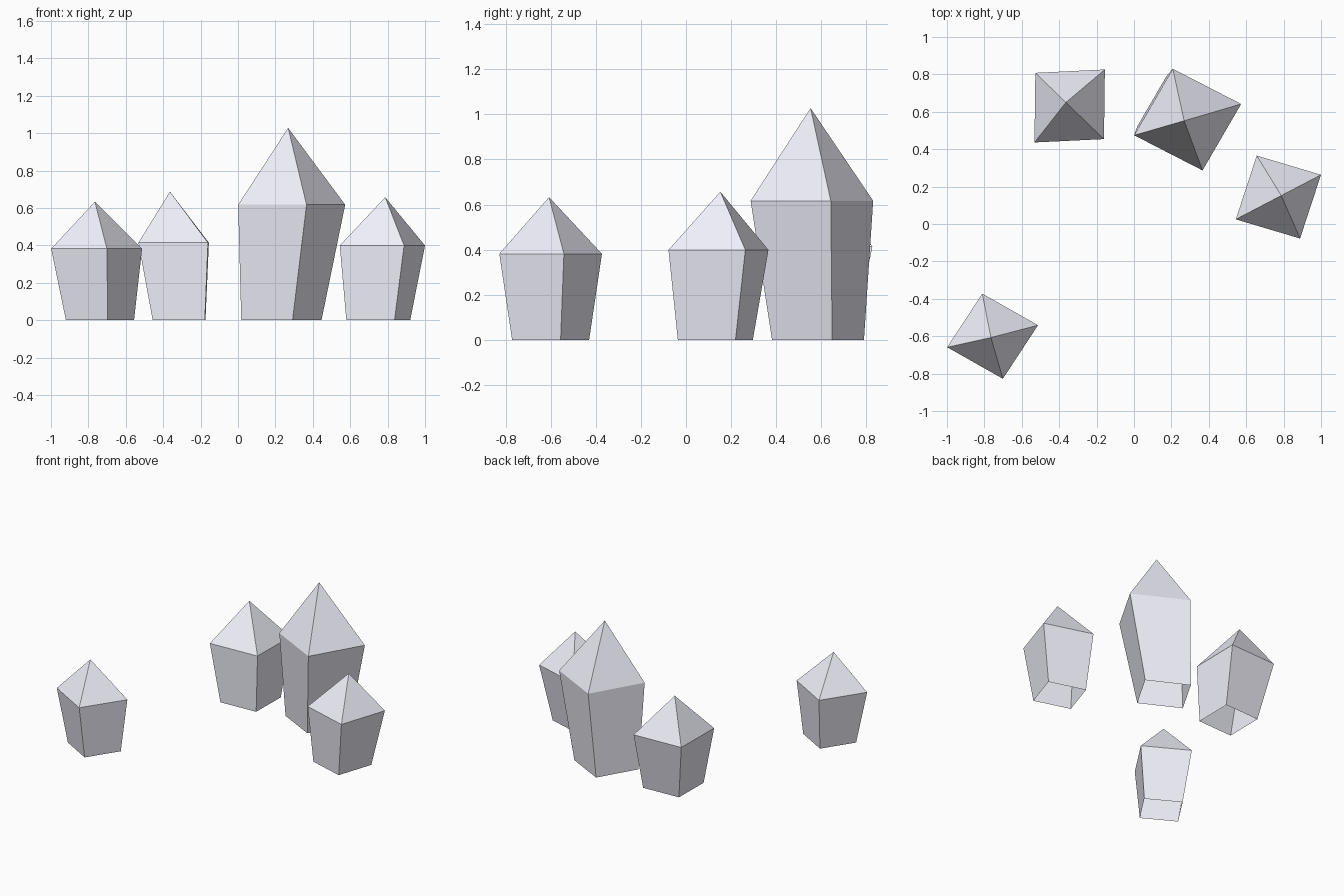
import bpy, bmesh
from math import sin, cos, radians, pi

if "Cube" in bpy.data.objects:
    bpy.data.objects.remove(bpy.data.objects["Cube"])

TAPER = 0.75  # base size relative to the shoulder

# pale lavender mineral
pale = bpy.data.materials.new("pale_crystal")
pale.diffuse_color = (0.88, 0.88, 0.97, 1)
pale.use_nodes = True
pale.node_tree.nodes["Principled BSDF"].inputs["Base Color"].default_value = pale.diffuse_color


def crystal(name, base, shoulder, tip, radii, angle):
    """Four-sided crystal, open below: narrow base, wide shoulder, pointed tip."""
    bm = bmesh.new()
    a = radians(angle)

    def ring(centre, z, scale):
        verts = []
        for i in range(4):
            u = radii[0] * scale * cos(i * pi / 2)
            v = radii[1] * scale * sin(i * pi / 2)
            verts.append(bm.verts.new((centre[0] + u * cos(a) - v * sin(a),
                                       centre[1] + u * sin(a) + v * cos(a), z)))
        return verts

    low = ring(base, 0, TAPER)
    high = ring(shoulder, shoulder[2], 1)
    apex = bm.verts.new(tip)
    for i in range(4):
        j = (i + 1) % 4
        bm.faces.new((low[i], low[j], high[j], high[i]))
        bm.faces.new((high[i], high[j], apex))
    mesh = bpy.data.meshes.new(name)
    bm.to_mesh(mesh)
    bm.free()
    mesh.materials.append(pale)
    bpy.context.collection.objects.link(bpy.data.objects.new(name, mesh))


# name, base centre, shoulder centre, tip, half diagonals, rotation
crystal("crystal_front_left", (-0.738, -0.6), (-0.756, -0.6, 0.382),
        (-0.765, -0.607, 0.633), (0.25, 0.234), 13.6)
crystal("crystal_back_left", (-0.315, 0.595), (-0.344, 0.631, 0.414),
        (-0.364, 0.65, 0.687), (0.271, 0.255), 46)
crystal("crystal_tall", (0.232, 0.585), (0.287, 0.558, 0.617),
        (0.268, 0.552, 1.028), (0.298, 0.283), 16.3)
crystal("crystal_right", (0.75, 0.13), (0.772, 0.144, 0.399),
        (0.787, 0.152, 0.657), (0.257, 0.25), 27.6)
